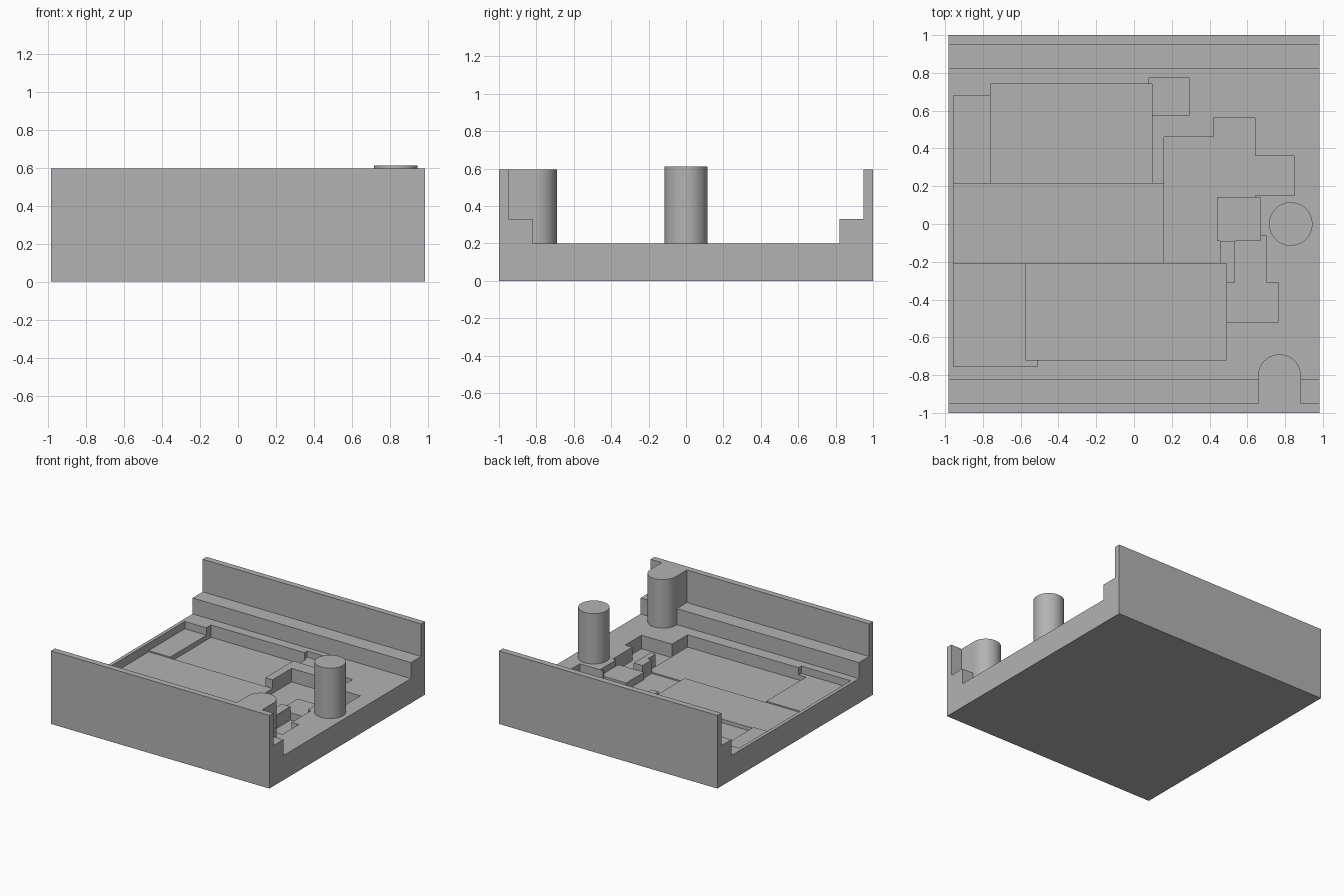
import bpy, bmesh, math

cube = bpy.data.objects.get("Cube")
if cube:
    bpy.data.objects.remove(cube, do_unlink=True)

grey = bpy.data.materials.new("plain grey")
grey.use_nodes = True
grey.diffuse_color = (0.45, 0.45, 0.45, 1)
grey.node_tree.nodes["Principled BSDF"].inputs["Base Color"].default_value = grey.diffuse_color

W, FLOOR, TOP = 0.983, 0.2, 0.595
STRIP, MIDDLE, POCKET, SMALL = (FLOOR - d for d in (0.06, 0.07, 0.1, 0.05))

# Stepped areas as x0, x1, y0, y1, height; later ones replace earlier ones
AREAS = [
    (-W, W, -1, 1, FLOOR),
    # side ledges and outer walls
    (-W, W, -1, -0.82, 0.33), (-W, W, 0.82, 1, 0.33),
    (-W, W, -1, -0.95, TOP), (-W, W, 0.95, 1, TOP),
    # shallow end strips and the bridge between the big pockets
    (-0.955, -0.76, 0.215, 0.68, STRIP),
    (-0.955, -0.51, -0.755, -0.21, STRIP),
    (-0.955, 0.16, -0.21, 0.215, MIDDLE),
    # back and front pockets with the corner notch
    (0.08, 0.29, 0.575, 0.775, SMALL),
    (-0.76, 0.095, 0.215, 0.74, POCKET),
    (-0.575, 0.49, -0.72, -0.21, POCKET),
    # branching pocket beside the bridge
    (0.16, 0.455, -0.21, 0.46, POCKET - 0.01),
    (0.42, 0.64, 0.14, 0.56, POCKET - 0.01),
    (0.64, 0.85, 0.15, 0.36, POCKET - 0.01),
    # small channel and socket
    (0.535, 0.70, -0.31, -0.06, POCKET - 0.01),
    (0.49, 0.765, -0.52, -0.31, POCKET - 0.01),
    (0.44, 0.67, -0.09, 0.14, SMALL),
]


def finish(bm, name):
    mesh = bpy.data.meshes.new(name)
    bm.to_mesh(mesh)
    bm.free()
    mesh.materials.append(grey)
    obj = bpy.data.objects.new(name, mesh)
    bpy.context.collection.objects.link(obj)
    return obj


def stepped_block(name, areas):
    """Solid block whose top follows the stepped areas."""
    xs = sorted({v for a in areas for v in a[:2]})
    ys = sorted({v for a in areas for v in a[2:4]})

    def height(i, j):
        if not (0 <= i < len(xs) - 1 and 0 <= j < len(ys) - 1):
            return 0
        cx, cy = (xs[i] + xs[i + 1]) / 2, (ys[j] + ys[j + 1]) / 2
        return [h for a, b, c, d, h in areas if a < cx < b and c < cy < d][-1]

    bm = bmesh.new()

    def face(*points):
        bm.faces.new([bm.verts.new(p) for p in points])

    for i, x in enumerate(xs):
        for j, y in enumerate(ys):
            h, left, front = height(i, j), height(i - 1, j), height(i, j - 1)
            if j + 1 < len(ys) and left != h:
                y1 = ys[j + 1]
                face((x, y, h), (x, y1, h), (x, y1, left), (x, y, left))
            if i + 1 < len(xs) and front != h:
                x1 = xs[i + 1]
                face((x1, y, h), (x, y, h), (x, y, front), (x1, y, front))
            if i + 1 < len(xs) and j + 1 < len(ys):
                x1, y1 = xs[i + 1], ys[j + 1]
                face((x, y, h), (x1, y, h), (x1, y1, h), (x, y1, h))
                face((x, y, 0), (x, y1, 0), (x1, y1, 0), (x1, y, 0))
    bmesh.ops.remove_doubles(bm, verts=bm.verts, dist=1e-5)
    bmesh.ops.dissolve_limit(bm, angle_limit=0.01, verts=bm.verts, edges=bm.edges)
    return finish(bm, name)


def column(name, outline, z0, z1):
    """Upright column with a smooth side and flat ends."""
    bm = bmesh.new()
    base = bm.faces.new([bm.verts.new((x, y, z0)) for x, y in outline])
    top = bmesh.ops.extrude_face_region(bm, geom=[base], use_keep_orig=True)["geom"]
    bmesh.ops.translate(bm, vec=(0, 0, z1 - z0),
                        verts=[v for v in top if isinstance(v, bmesh.types.BMVert)])
    bmesh.ops.recalc_face_normals(bm, faces=bm.faces)
    obj = finish(bm, name)
    bpy.ops.object.select_all(action="DESELECT")
    obj.select_set(True)
    bpy.context.view_layer.objects.active = obj
    bpy.ops.object.shade_smooth_by_angle(angle=math.radians(30))


def arc(cx, cy, r, turn, count):
    return [(cx + r * math.cos(turn * k / count), cy + r * math.sin(turn * k / count))
            for k in range(count + 1)]


stepped_block("tray_body", AREAS)

# Free-standing round post
column("round_post", arc(0.83, 0, 0.115, math.tau, 64)[:-1], FLOOR, 0.61)

# Half-round post joined to the front wall
column("wall_post", arc(0.77, -0.803, 0.113, math.pi, 32) + [(0.657, -0.95), (0.883, -0.95)],
       FLOOR, TOP)
